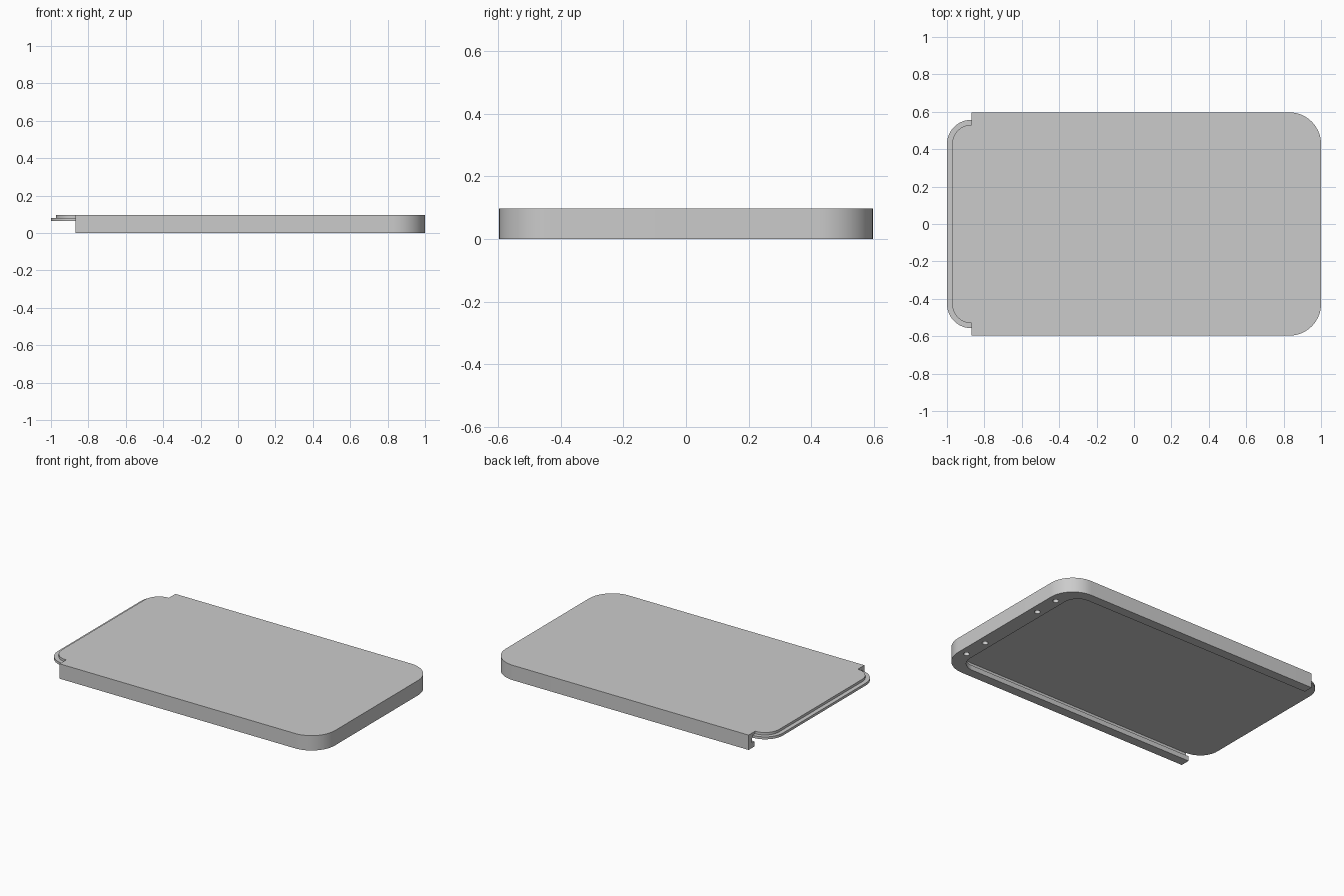
import bpy, bmesh, math

cube = bpy.data.objects.get("Cube")
if cube:
    bpy.data.objects.remove(cube, do_unlink=True)

grey = bpy.data.materials.new("light_grey")
grey.use_nodes = True
grey.diffuse_color = (0.6, 0.6, 0.6, 1)
grey.node_tree.nodes["Principled BSDF"].inputs["Base Color"].default_value = (0.6, 0.6, 0.6, 1)

TOP, STEP, UNDER, LIP = 0.097, 0.081, 0.065, 0.032
CUT_X = -0.87


def slab(name, square_x, round_x, half, radius, z0, z1):
    """Extruded plate, square at one end and with rounded corners at the other."""
    side = 1 if round_x > square_x else -1
    pts = [(square_x, -half)]
    for start, cy in ((-90, -half + radius), (0, half - radius)):
        for i in range(17):
            a = math.radians(start + 90 * i / 16)
            pts.append((round_x + side * radius * (math.cos(a) - 1),
                        cy + radius * math.sin(a)))
    pts.append((square_x, half))
    bm = bmesh.new()
    face = bm.faces.new([bm.verts.new((x, y, z0)) for x, y in pts])
    ext = bmesh.ops.extrude_face_region(bm, geom=[face])
    bmesh.ops.translate(bm, vec=(0, 0, z1 - z0),
                        verts=[v for v in ext["geom"] if isinstance(v, bmesh.types.BMVert)])
    bmesh.ops.recalc_face_normals(bm, faces=bm.faces)
    mesh = bpy.data.meshes.new(name)
    bm.to_mesh(mesh)
    bm.free()
    mesh.materials.append(grey)
    obj = bpy.data.objects.new(name, mesh)
    bpy.context.collection.objects.link(obj)
    return obj


def combine(target, other, operation):
    """Apply a boolean and discard the helper."""
    mod = target.modifiers.new("cut", "BOOLEAN")
    mod.operation, mod.solver, mod.object = operation, "EXACT", other
    bpy.context.view_layer.objects.active = target
    bpy.ops.object.modifier_apply(modifier=mod.name)
    bpy.data.objects.remove(other, do_unlink=True)


# Main cover with a hollow underside, open at the tongue end
cover = slab("sliding_cover", CUT_X, 1.0, 0.597, 0.17, 0, TOP)
combine(cover, slab("lip_opening", -1.1, 0.9, 0.535, 0.1, -0.1, UNDER), "DIFFERENCE")
combine(cover, slab("rail_groove", -1.1, 0.925, 0.56, 0.125, LIP, UNDER), "DIFFERENCE")

# Stepped tongue at the open end
combine(cover, slab("tongue", -0.8, -1.0, 0.557, 0.13, UNDER, STEP), "UNION")
combine(cover, slab("tongue_step", -0.8, -0.972, 0.53, 0.102, 0.07, TOP), "UNION")

# Four small holes under the closed end
for y in (-0.41, -0.24, 0.24, 0.41):
    bpy.ops.mesh.primitive_cylinder_add(vertices=24, radius=0.018, depth=0.1,
                                        location=(0.948, y, 0))
    combine(cover, bpy.context.object, "DIFFERENCE")

bpy.ops.object.select_all(action="DESELECT")
cover.select_set(True)
bpy.context.view_layer.objects.active = cover
bpy.ops.object.shade_smooth_by_angle(angle=math.radians(30))
